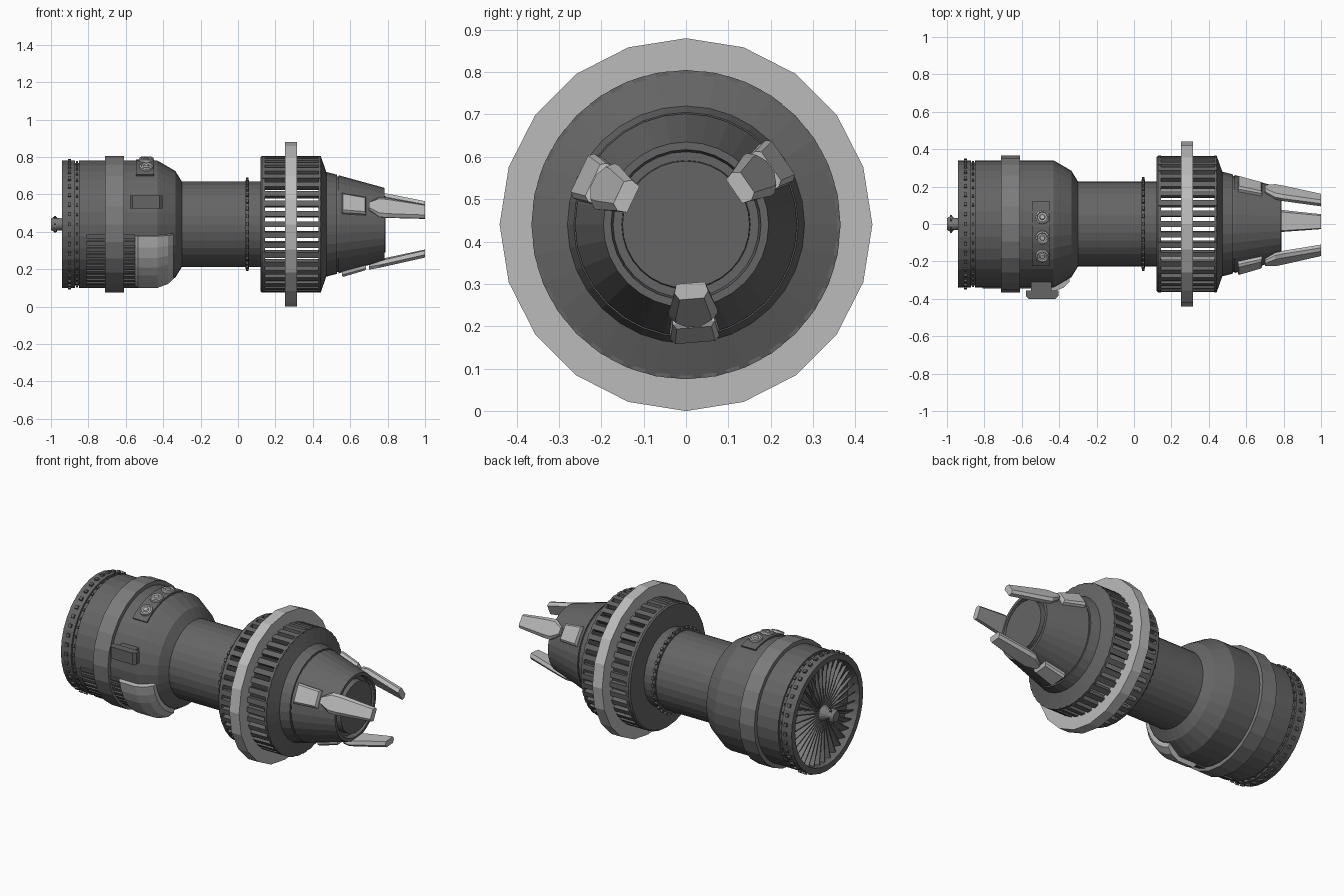
import bpy, bmesh
from math import sin, cos, radians
from mathutils import Vector

if "Cube" in bpy.data.objects:
    bpy.data.objects.remove(bpy.data.objects["Cube"])

CZ = 0.44
mats = {}
for name, v in (("dark", 0.13), ("mid", 0.2), ("light", 0.5)):
    mats[name] = bpy.data.materials.new(name)
    mats[name].diffuse_color = (v, v, v, 1)


def polar(x, r, a, t=0.0):
    """Point at station x, radius r, angle a around the long axis, shifted t sideways."""
    a = radians(a)
    return Vector((x, r * cos(a) - t * sin(a), CZ + r * sin(a) + t * cos(a)))


def finish(name, bm, mat):
    bmesh.ops.recalc_face_normals(bm, faces=bm.faces)
    me = bpy.data.meshes.new(name)
    bm.to_mesh(me)
    bm.free()
    me.materials.append(mats[mat])
    ob = bpy.data.objects.new(name, me)
    bpy.context.collection.objects.link(ob)
    return ob


def revolve(name, prof, n=32, mat="dark", a0=90, span=360, loop=False):
    """Spin an (x, r) profile; loop closes the profile, otherwise ends get caps."""
    bm = bmesh.new()
    full = span == 360
    rows = [[bm.verts.new(polar(x, r, a0 + span * i / n)) for x, r in prof]
            for i in range(n if full else n + 1)]
    m = len(prof)
    for i in range(n):
        p, q = rows[i], rows[(i + 1) % len(rows)]
        for j in range(m if loop else m - 1):
            k = (j + 1) % m
            bm.faces.new((p[j], p[k], q[k], q[j]))
    if not full:
        bm.faces.new(rows[0])
        bm.faces.new(rows[-1])
    elif not loop:
        bm.faces.new([r[0] for r in rows])
        bm.faces.new([r[-1] for r in rows])
    return finish(name, bm, mat)


def loft(bm, rings):
    """Join equal point rings into a closed solid."""
    vs = [[bm.verts.new(p) for p in ring] for ring in rings]
    n = len(vs[0])
    for p, q in zip(vs, vs[1:]):
        for i in range(n):
            bm.faces.new((p[i], p[(i + 1) % n], q[(i + 1) % n], q[i]))
    bm.faces.new(vs[0])
    bm.faces.new(vs[-1])


def blocks(name, x0, x1, r0, r1, width, angles, mat="dark"):
    """Boxes repeated around the axis."""
    bm = bmesh.new()
    h = width / 2
    for a in angles:
        loft(bm, [[polar(x, r, a, t) for x, t in ((x0, -h), (x1, -h), (x1, h), (x0, h))]
                  for r in (r0, r1)])
    return finish(name, bm, mat)


def ring_angles(n):
    return [360 * i / n for i in range(n)]


# Rear body: open intake, groove, drum, shoulder, neck and cage end plate
revolve("rear_body", [(-.87, .04), (-.87, .295), (-.94, .305), (-.94, .34), (-.872, .34),
                      (-.872, .328), (-.85, .328), (-.85, .34), (-.43, .34), (-.395, .32),
                      (-.335, .285), (-.30, .228), (.12, .228), (.12, .358), (.128, .365),
                      (.145, .365), (.145, .33), (.14, .03)])
revolve("drum_band", [(-.71, .335), (-.71, .365), (-.61, .365), (-.61, .335)], 24, "mid", loop=True)
blocks("intake_studs", -.91, -.892, .335, .35, .02, ring_angles(40))
blocks("groove_studs", -.867, -.855, .325, .338, .014, ring_angles(40))

# Intake fan
bm = bmesh.new()
for a in ring_angles(36):
    loft(bm, [[polar(x, r, a, t) for x, t in ((-.915, -w), (-.915, -w + .006),
                                             (-.88, w), (-.88, w - .006))]
              for r, w in ((.035, .004), (.302, .016))])
finish("fan_blades", bm, "mid")
revolve("fan_hub", [(-.87, .06), (-.90, .055), (-.945, .032), (-.968, .034), (-.968, .04),
                    (-.985, .04), (-1.0, .03)], 16, "mid")
blocks("hub_pins", -.983, -.972, .03, .048, .01, ring_angles(6))

# Neck ring
revolve("neck_ring", [(.04, .22), (.04, .238), (.058, .238), (.058, .22)], loop=True)
blocks("neck_studs", .042, .056, .23, .25, .018, ring_angles(36))

# Hollow barred cage with its big outer ring
blocks("cage_bars", .13, .445, .335, .364, .031, ring_angles(40))
revolve("outer_ring", [(.25, .345), (.25, .44), (.315, .44), (.315, .345)], 20, "light", loop=True)

# Nozzle cone with seam and recessed mouth
revolve("nozzle_cone", [(.445, .03), (.43, .33), (.43, .365), (.442, .365), (.472, .28),
                        (.529, .265), (.529, .256), (.538, .256), (.538, .262), (.782, .195),
                        (.782, .177), (.75, .172), (.75, .152), (.788, .15), (.788, .03)])

# Three claws: mounting plate on the cone and a sloped blade
for i, a in enumerate((34.5, 154.5, 274.5)):
    bm = bmesh.new()
    rings = []
    for lift, s in ((-.03, 1), (.012, 1), (.024, .82)):
        ring = []
        for x, t in ((.555, -.058), (.685, -.05), (.685, .05), (.555, .058)):
            ring.append(polar(.62 + (x - .62) * (s + 1) / 2, .255 - .27 * (x - .555) + lift, a, t * s))
        rings.append(ring)
    loft(bm, rings)
    finish(f"claw_mount_{i + 1}", bm, "light")
    bm = bmesh.new()
    half = [(.70, .022), (.755, .058), (.80, .058), (1.0, .04)]
    outline = [(x, -t) for x, t in half] + [(x, t) for x, t in reversed(half)]
    rings = []
    for lift, s in ((-.018, .85), (.004, 1), (.02, .72)):
        rings.append([polar(x, .222 - .22 * (x - .70) + lift, a, t * s) for x, t in outline])
    loft(bm, rings)
    finish(f"claw_blade_{i + 1}", bm, "light")

# Curved control panel on top with three round buttons
revolve("control_panel", [(-.545, .33), (-.545, .348), (-.45, .348), (-.45, .33)], 8, "dark",
        70, 60, True)
for i, a in enumerate((84, 102, 119)):
    bm = bmesh.new()
    loft(bm, [[polar(-.49 + s * cos(radians(c)), r, a, s * sin(radians(c)))
               for c in range(0, 360, 30)]
              for r, s in ((.335, .037), (.358, .037), (.362, .03), (.355, .025),
                           (.355, .016), (.364, .012))])
    finish(f"button_{i + 1}", bm, "light")

# Side box with a wider cover
bm = bmesh.new()
for y0, y1, x0, x1, c0, c1, h in ((-.31, -.36, -.55, -.44, 0, 0, .028),
                                  (-.355, -.40, -.578, -.405, .0, .015, .035)):
    loft(bm, [[Vector((x, y, z)) for x, z in ((x0 + c, .56 - h), (x1 - c, .56 - h),
                                             (x1 - c, .56 + h), (x0 + c, .56 + h))]
              for y, c in ((y0, c0), ((y0 + y1 * 2) / 3, c0), (y1, c1))])
finish("side_box", bm, "dark")

# Light fairing hugging the shoulder, and cooling slats behind it
revolve("fairing", [(-.55, .32), (-.55, .352), (-.535, .366), (-.43, .366), (-.375, .345),
                    (-.345, .315), (-.345, .28), (-.43, .32)], 6, "light", 190, 58, True)
blocks("cooling_slats", -.81, -.55, .325, .348, .022, [191 + 6.2 * i for i in range(10)])

for m in bpy.data.materials:
    if m.users and not m.is_grease_pencil:
        m.use_nodes = True
        m.node_tree.nodes["Principled BSDF"].inputs["Base Color"].default_value = m.diffuse_color
